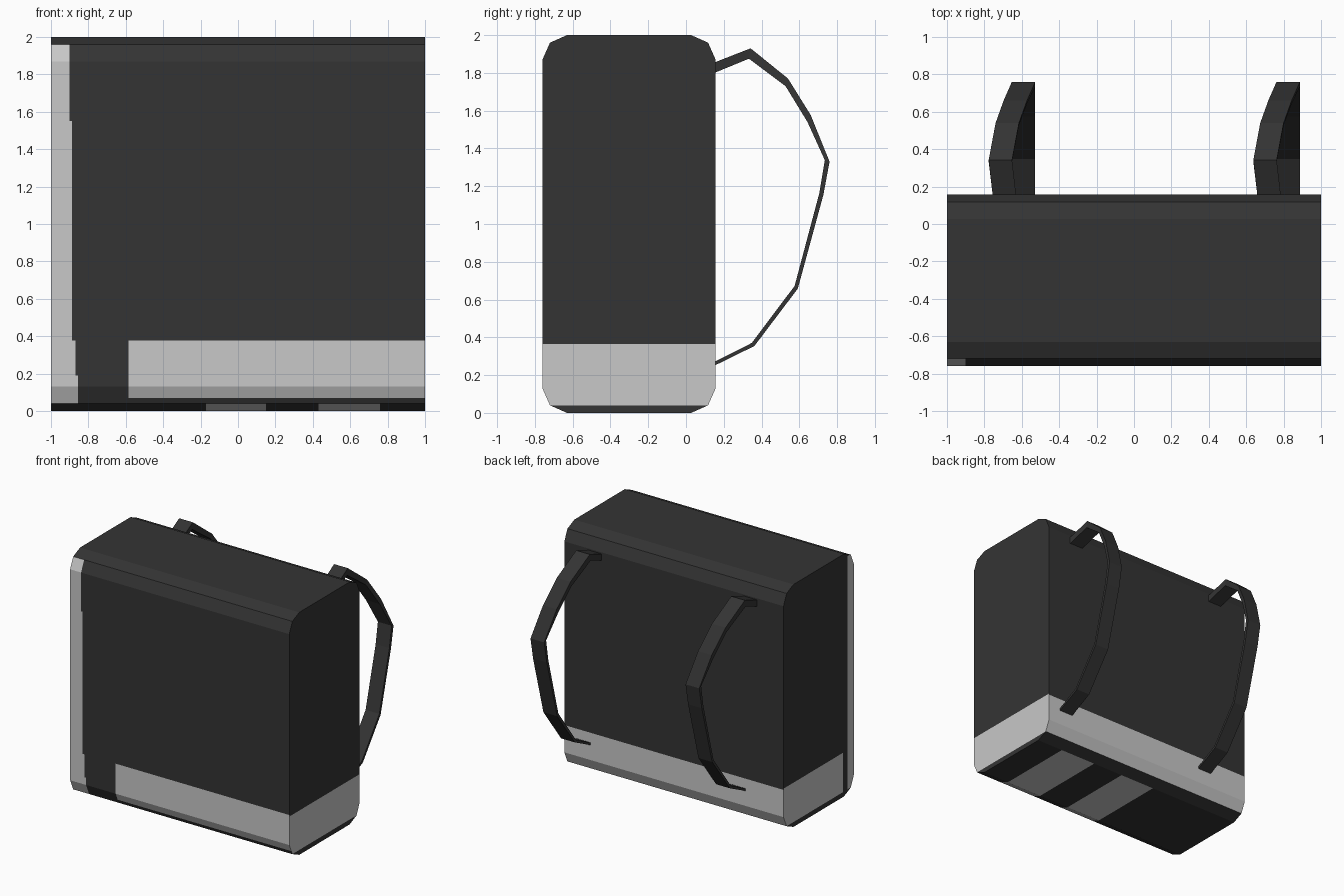
import bpy, bmesh
from mathutils import Vector

if "Cube" in bpy.data.objects:
    bpy.data.objects.remove(bpy.data.objects["Cube"])


def material(name, value):
    m = bpy.data.materials.new(name)
    m.diffuse_color = (value, value, value, 1)
    m.use_nodes = True
    m.node_tree.nodes["Principled BSDF"].inputs["Base Color"].default_value = m.diffuse_color
    return m


DARK = material("charcoal fabric", 0.034)
LIGHT = material("light grey trim", 0.578)


def finish(bm, name, mats):
    bmesh.ops.recalc_face_normals(bm, faces=bm.faces[:])
    mesh = bpy.data.meshes.new(name)
    bm.to_mesh(mesh)
    bm.free()
    for m in mats:
        mesh.materials.append(m)
    obj = bpy.data.objects.new(name, mesh)
    bpy.context.collection.objects.link(obj)
    return obj


# Bag body: side profile with two-step rounded corners, extruded along x
F, B = -0.76, 0.157
corner = [(0, 0.13), (0.04, 0.04), (0.13, 0)]
profile = [(F + a, z) for a, z in corner]
profile += [(B - a, z) for a, z in reversed(corner)]
profile += [(y, 2 - z) for y, z in reversed(profile)]

bm = bmesh.new()
face = bm.faces.new([bm.verts.new((-1, y, z)) for y, z in profile])
ext = bmesh.ops.extrude_face_region(bm, geom=[face])
bmesh.ops.translate(bm, vec=(2, 0, 0),
                    verts=[v for v in ext["geom"] if isinstance(v, bmesh.types.BMVert)])
bmesh.ops.recalc_face_normals(bm, faces=bm.faces[:])


# Cut lines for the coloured panels
def cut(axis, values):
    for v in values:
        n = Vector((0, 0, 0))
        n[axis] = 1
        bmesh.ops.bisect_plane(bm, geom=bm.verts[:] + bm.edges[:] + bm.faces[:],
                               dist=1e-5, plane_co=n * v, plane_no=n)


cut(0, (-0.9, -0.887, -0.87, -0.855, -0.585, -0.17, 0.15, 0.43, 0.76))
cut(1, (-0.68, -0.615))
cut(2, (0.04, 0.07, 0.19, 0.355, 0.365, 0.378, 1.55, 1.965))


def strip_edge(z):
    # The pale front strip widens in steps towards the floor
    for top, x in ((0.19, -0.855), (0.378, -0.87), (1.55, -0.887)):
        if z < top:
            return x
    return -0.9


def is_light(c, n):
    if n.y < -0.7:                       # front
        strip = c.x < strip_edge(c.z) and 0.04 < c.z < 1.965
        return strip or (c.x > -0.585 and 0.07 < c.z < 0.378)
    if n.y > 0.7:                        # back
        return 0.04 < c.z < 0.355
    if n.x > 0.7:                        # right side
        return 0.04 < c.z < 0.365
    if n.x < -0.7:                       # left side
        return (0.04 < c.z < 0.365 and c.y > -0.615) or (c.y < -0.68 and 0.04 < c.z < 1.965)
    if n.z < 0 and c.y < 0.05:           # underside stripes
        return -0.17 < c.x < 0.15 or 0.43 < c.x < 0.76
    return False


bm.normal_update()
for f in bm.faces:
    f.material_index = int(is_light(f.calc_center_median(), f.normal))
finish(bm, "bag_body", (DARK, LIGHT))

# Shoulder straps: left edge x, outer (y, z), inner (y, z) at each bend
bends = [
    (-0.755, (0.15, 1.855), (0.15, 1.80)),
    (-0.777, (0.342, 1.93), (0.333, 1.875)),
    (-0.740, (0.54, 1.77), (0.527, 1.73)),
    (-0.697, (0.66, 1.577), (0.643, 1.54)),
    (-0.653, (0.76, 1.33), (0.735, 1.338)),
    (-0.653, (0.727, 1.153), (0.706, 1.164)),
    (-0.653, (0.592, 0.658), (0.575, 0.672)),
    (-0.653, (0.362, 0.354), (0.348, 0.37)),
    (-0.653, (0.15, 0.25), (0.15, 0.27)),
]
WIDTH = 0.125


def strap(name, shift):
    bm = bmesh.new()
    rings = []
    for x, o, i in bends:
        x += shift
        rings.append([bm.verts.new(p) for p in
                      ((x, *o), (x + WIDTH, *o), (x + WIDTH, *i), (x, *i))])
    for a, b in zip(rings, rings[1:]):
        for k in range(4):
            j = (k + 1) % 4
            bm.faces.new((a[k], a[j], b[j], b[k]))
    bm.faces.new(rings[0])
    bm.faces.new(rings[-1])
    finish(bm, name, (DARK,))


strap("left_shoulder_strap", 0)
strap("right_shoulder_strap", 1.415)
